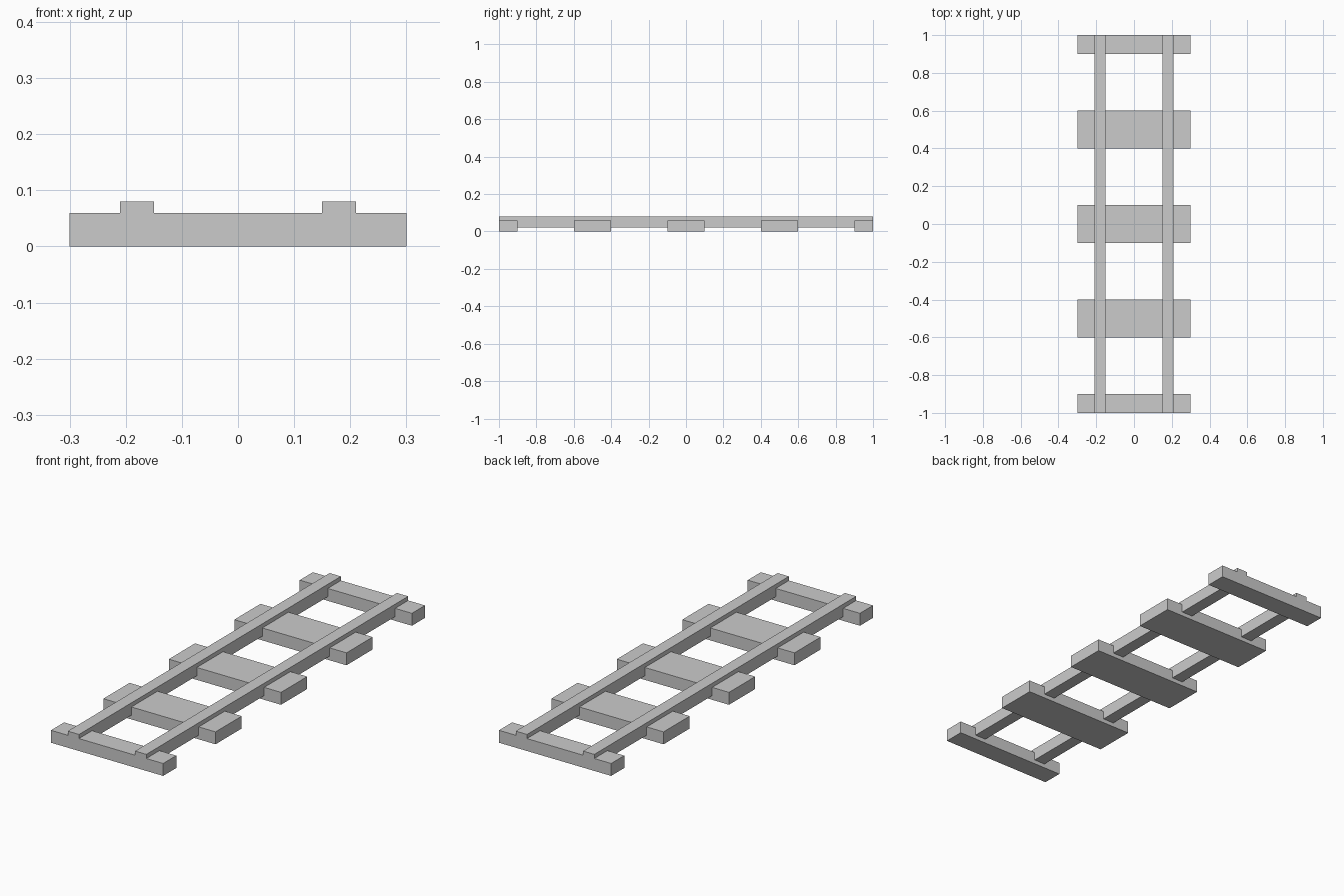
import bpy

default = bpy.data.objects.get("Cube")
if default:
    bpy.data.objects.remove(default, do_unlink=True)

GREY = (0.6, 0.6, 0.6, 1.0)
grey = bpy.data.materials.new("plain_grey")
grey.use_nodes = True
grey.diffuse_color = GREY
grey.node_tree.nodes["Principled BSDF"].inputs["Base Color"].default_value = GREY


def box(name, low, high):
    """Flat-shaded box between two opposite corners."""
    centre = [(a + b) / 2 for a, b in zip(low, high)]
    bpy.ops.mesh.primitive_cube_add(size=1, location=centre)
    obj = bpy.context.object
    obj.name = name
    obj.scale = [b - a for a, b in zip(low, high)]
    bpy.ops.object.transform_apply(location=False, rotation=False, scale=True)
    obj.data.materials.append(grey)
    return obj


# Sleepers: evenly spaced, the end ones cut in half at the track ends
HALF_LENGTH = 1.0
for i in range(5):
    y = -HALF_LENGTH + i * 0.5
    front = max(y - 0.1, -HALF_LENGTH)
    back = min(y + 0.1, HALF_LENGTH)
    box(f"sleeper_{i + 1}", (-0.3, front, 0), (0.3, back, 0.06))

# Rails: square bars let into the sleepers
for name, x in (("left_rail", 0.18), ("right_rail", -0.18)):
    box(name, (x - 0.03, -HALF_LENGTH, 0.02), (x + 0.03, HALF_LENGTH, 0.08))
